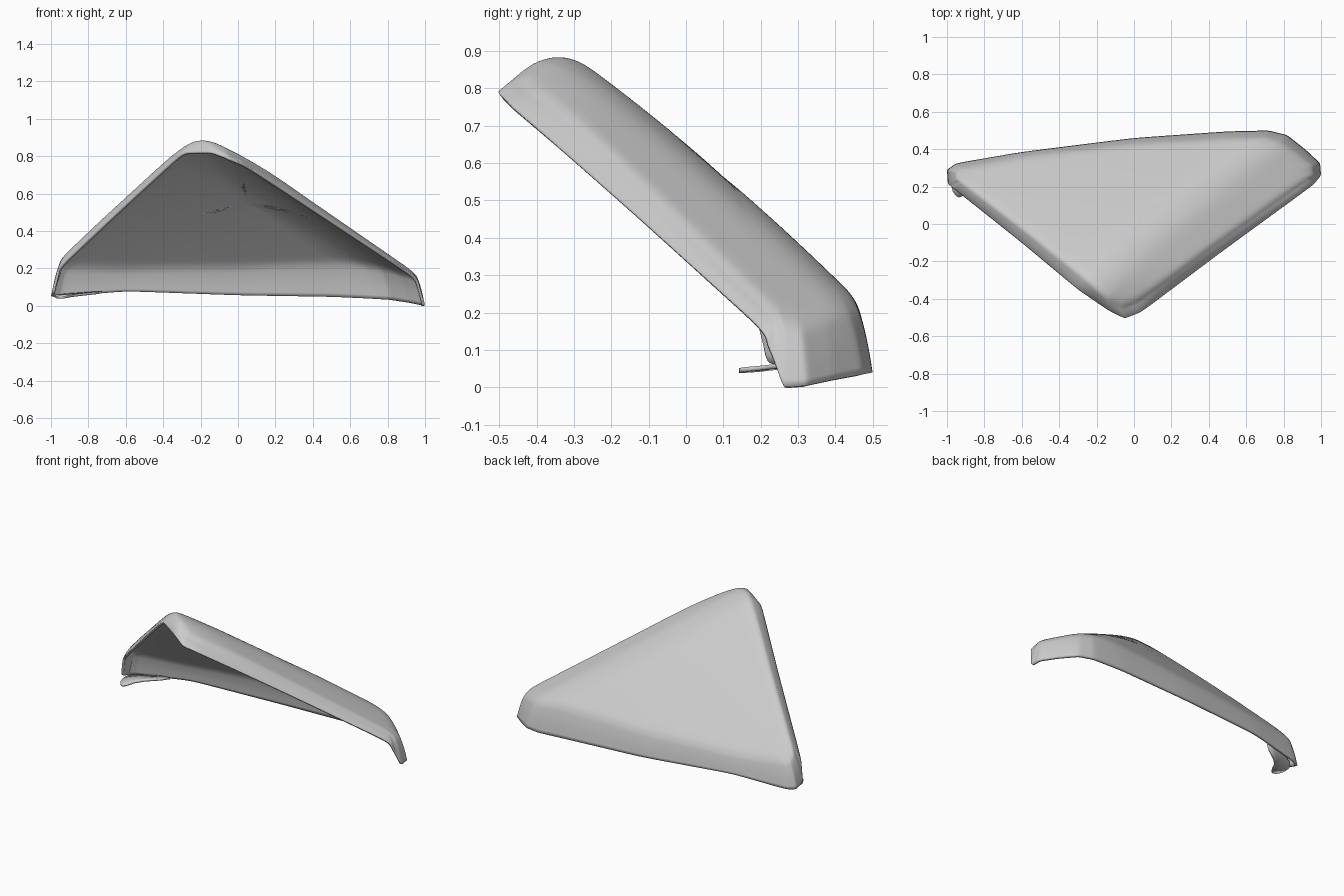
import bpy
from mathutils import Vector

cube = bpy.data.objects.get("Cube")
if cube:
    bpy.data.objects.remove(cube, do_unlink=True)

grey = bpy.data.materials.new("light grey")
grey.use_nodes = True
grey.diffuse_color = (0.6, 0.6, 0.6, 1)
grey.node_tree.nodes["Principled BSDF"].inputs["Base Color"].default_value = (0.6, 0.6, 0.6, 1)


def top_height(x, y):
    """Domed slanted panel blended softly into the chamfer, rounded off at the tip."""
    panel = 0.235 + 0.035 * (1 - x * x) - 0.98 * ((y - 0.25) - 0.123 * (x + 0.97))
    panel += 0.025 * (1 - ((y - 0.02) / 0.42) ** 2)
    chamfer = 0.885 - 0.431 * (x + 0.2) - 0.364 * (y + 0.32)
    chamfer += 0.125 * (0.81 * (y + 0.5) - 0.586 * (x + 0.05))
    blend = 0.12
    h = max(blend - abs(panel - chamfer), 0) / blend
    return min(panel, chamfer) - h * h * blend / 4 - max(0, -0.25 - y) ** 2


def make_object(name, verts, faces, thickness, levels):
    mesh = bpy.data.meshes.new(name)
    mesh.from_pydata(verts, [], faces)
    mesh.materials.append(grey)
    for poly in mesh.polygons:
        poly.use_smooth = True
    obj = bpy.data.objects.new(name, mesh)
    bpy.context.collection.objects.link(obj)
    sub = obj.modifiers.new("smooth", "SUBSURF")
    sub.levels = sub.render_levels = levels
    wall = obj.modifiers.new("wall", "SOLIDIFY")
    wall.thickness = thickness
    wall.offset = -1
    return obj


# Outline: fold position (x, y), then the free rim (x, y, z)
outline = [
    ((-0.92, 0.30), (-0.95, 0.325, 0.05)),
    ((-0.60, 0.362), (-0.60, 0.385, 0.08)),
    ((0.00, 0.432), (0.00, 0.46, 0.058)),
    ((0.50, 0.46), (0.50, 0.495, 0.05)),
    ((0.70, 0.462), (0.72, 0.50, 0.04)),
    ((0.78, 0.435), (0.82, 0.475, 0.035)),
    ((0.87, 0.375), (0.92, 0.395, 0.02)),
    ((0.95, 0.31), (0.995, 0.325, 0.005)),
    ((0.955, 0.26), (1.00, 0.26, 0.0)),
    ((0.92, 0.23), (0.96, 0.21, 0.15)),
    ((0.44, -0.11), (0.48, -0.14, 0.465)),
    ((0.02, -0.42), (0.04, -0.47, 0.755)),
    ((-0.06, -0.45), (-0.05, -0.505, 0.79)),
    ((-0.14, -0.41), (-0.14, -0.46, 0.82)),
    ((-0.27, -0.29), (-0.30, -0.35, 0.82)),
    ((-0.58, -0.04), (-0.60, -0.10, 0.545)),
    ((-0.92, 0.22), (-0.965, 0.19, 0.20)),
    ((-0.945, 0.24), (-0.995, 0.215, 0.07)),
    ((-0.945, 0.28), (-1.00, 0.29, 0.05)),
]
steps = 4
folds, rims = [], []
for i, (fold, rim) in enumerate(outline):
    next_fold, next_rim = outline[(i + 1) % len(outline)]
    for s in range(steps):
        t = s / steps
        folds.append(Vector(fold).lerp(Vector(next_fold), t))
        rims.append(Vector(rim).lerp(Vector(next_rim), t))

# Shell: bulging flange rings from the rim to the fold, then rings over the panel
count = len(folds)
centre = Vector((0.05, 0.1))
drop = 0.015
verts, faces = [], []
for t in (0, 0.5, 0.85):
    for f, r in zip(folds, rims):
        plan = r.xy.lerp(f, t ** 1.5)
        z = r.z + (top_height(*f) - drop - r.z) * t
        verts.append((plan.x, plan.y, z))
scales = (1, 0.95, 0.85, 0.7, 0.55, 0.4, 0.2)
for s in scales:
    for f in folds:
        p = centre.lerp(f, s)
        verts.append((p.x, p.y, top_height(*p) - (drop if s == 1 else 0)))
for ring in range(2 + len(scales)):
    a, b = ring * count, (ring + 1) * count
    for j in range(count):
        k = (j + 1) % count
        faces.append((a + k, a + j, b + j, b + k))
last = len(verts) - count
verts.append((centre.x, centre.y, top_height(*centre)))
for j in range(count):
    faces.append((last + (j + 1) % count, last + j, len(verts) - 1))
make_object("cover_shell", verts, faces, 0.015, 2)

# Small inward lip under the right-hand corner
lip = [(-0.985, 0.25, 0.06), (-0.975, 0.17, 0.05), (-0.935, 0.13, 0.05),
       (-0.905, 0.16, 0.055), (-0.89, 0.24, 0.06), (-0.64, 0.365, 0.085), (-0.93, 0.31, 0.065)]
make_object("corner_lip", lip, [tuple(range(len(lip)))], 0.012, 1)
